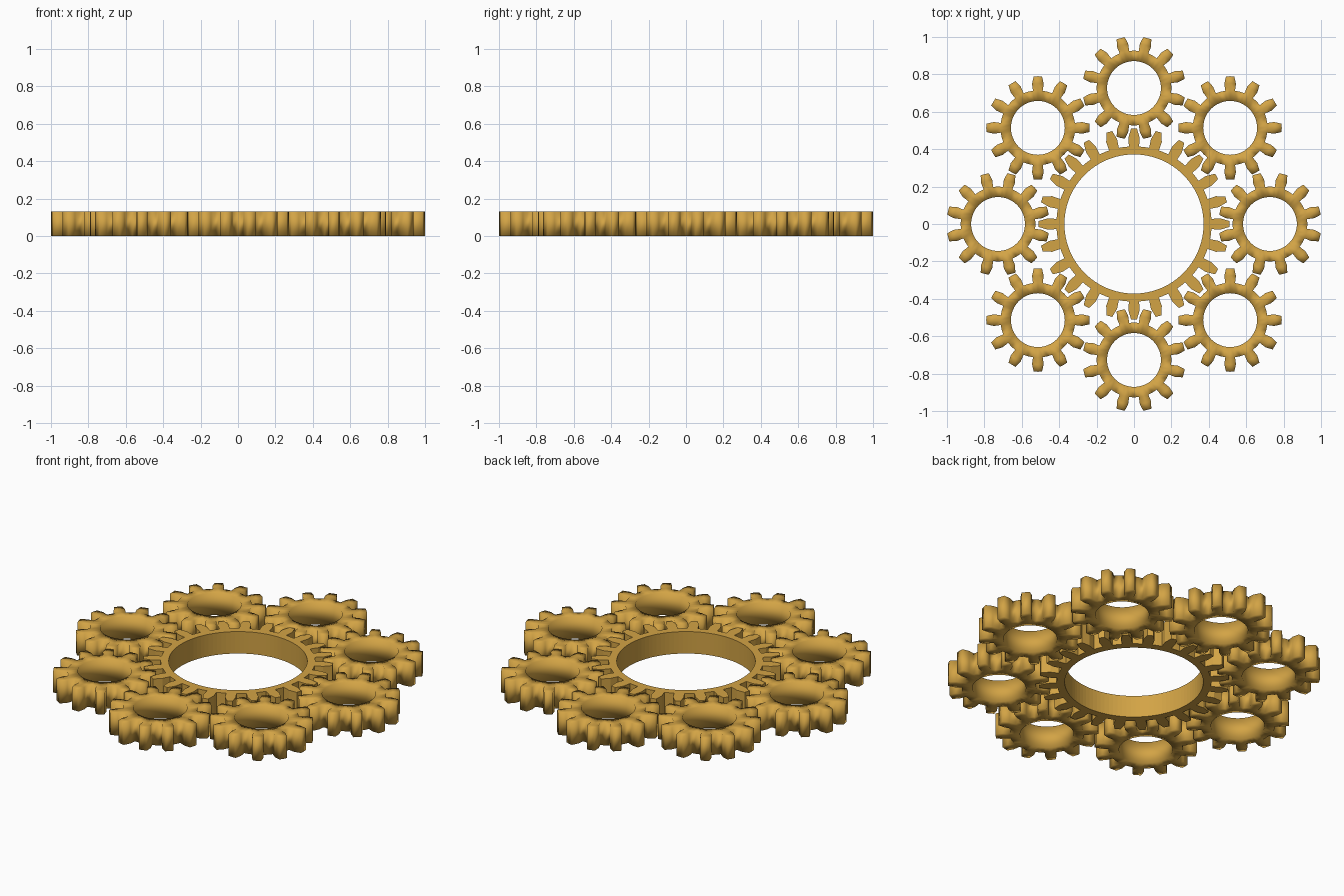
import bpy, bmesh
from math import sin, cos, tan, atan, pi, radians

if "Cube" in bpy.data.objects:
    bpy.data.objects.remove(bpy.data.objects["Cube"])

HEIGHT = 0.13

gold = bpy.data.materials.new("gold")
gold.diffuse_color = (0.65, 0.37, 0.06, 1)
gold.use_nodes = True
gold.node_tree.nodes["Principled BSDF"].inputs["Base Color"].default_value = gold.diffuse_color


def gear_mesh(name, teeth, hole, root, pitch, tip, smooth):
    """Ring gear with tapered teeth; the first tooth points along +x."""
    bm = bmesh.new()
    step = 2 * pi / teeth
    taper = atan((tip - pitch) * tan(radians(20)) / tip)

    def point(r, a):
        return bm.verts.new((r * cos(a), r * sin(a), 0))

    # hub ring: four segments per tooth
    n = teeth * 4
    inner = [point(hole, i * step / 4) for i in range(n)]
    outer = [point(root, i * step / 4) for i in range(n)]
    for i in range(n):
        j = (i + 1) % n
        bm.faces.new((inner[i], outer[i], outer[j], inner[j]))

    # teeth: root, pitch and tip rows
    for k in range(teeth):
        a, q = k * step, step / 4
        rows = [[outer[(4 * k + s) % n] for s in (-1, 0, 1)],
                [point(pitch, a + s * q) for s in (-1, 0, 1)],
                [point(tip, a + s * (q - taper)) for s in (-1, 0, 1)]]
        for lo, hi in zip(rows, rows[1:]):
            for s in (0, 1):
                bm.faces.new((lo[s], hi[s], hi[s + 1], lo[s + 1]))

    # thickness
    ext = bmesh.ops.extrude_face_region(bm, geom=bm.faces[:])
    top = [g for g in ext["geom"] if isinstance(g, bmesh.types.BMVert)]
    bmesh.ops.translate(bm, verts=top, vec=(0, 0, HEIGHT))
    bmesh.ops.recalc_face_normals(bm, faces=bm.faces[:])
    for f in bm.faces:
        f.smooth = smooth
    me = bpy.data.meshes.new(name)
    bm.to_mesh(me)
    bm.free()
    me.materials.append(gold)
    return me


def place(name, mesh, loc=(0, 0, 0), turn=0):
    ob = bpy.data.objects.new(name, mesh)
    ob.location = loc
    ob.rotation_euler.z = turn
    bpy.context.collection.objects.link(ob)


# large central gear, crisp edges
place("central_gear", gear_mesh("central_gear", 24, 0.372, 0.415, 0.462, 0.51, False))

# eight small gears around it, soft shaded
small = gear_mesh("small_gear", 12, 0.144, 0.2, 0.238, 0.276, True)
for i in range(8):
    a = i * pi / 4
    place(f"small_gear_{i + 1}", small,
          (0.727 * cos(a), 0.727 * sin(a), 0), a + radians(15))
